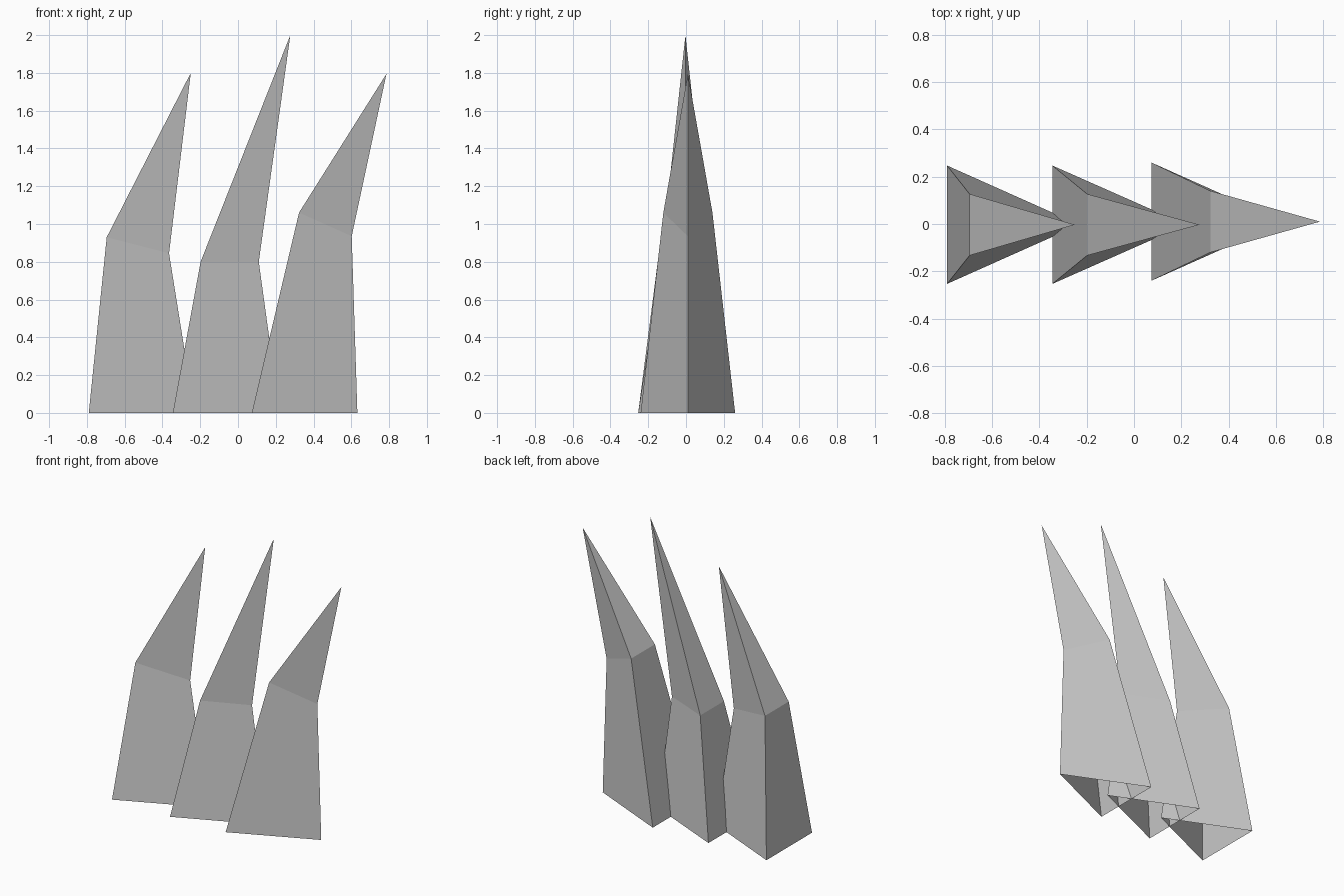
import bpy
import bmesh

cube = bpy.data.objects.get("Cube")
if cube:
    bpy.data.objects.remove(cube, do_unlink=True)

grey = bpy.data.materials.new("light grey")
grey.use_nodes = True
grey.diffuse_color = (0.6, 0.6, 0.6, 1)
grey.node_tree.nodes["Principled BSDF"].inputs["Base Color"].default_value = (0.6, 0.6, 0.6, 1)


def make_spike(name, y, base, waist_back, waist_edge, tip):
    """Open-bottomed three-sided spike: base triangle, tilted waist, leaning tip."""
    bm = bmesh.new()

    def ring(back, edge, half):
        corners = [(back[0], y + half, back[1]),
                   (back[0], y - half, back[1]),
                   (edge[0], y, edge[1])]
        return [bm.verts.new(c) for c in corners]

    low = ring((base[0], 0), (base[1], 0), 0.25)
    mid = ring(waist_back, waist_edge, 0.13)
    top = bm.verts.new((tip[0], y, tip[1]))
    for i in range(3):
        j = (i + 1) % 3
        bm.faces.new((low[i], low[j], mid[j], mid[i]))
        bm.faces.new((mid[i], mid[j], top))
    bm.normal_update()
    mesh = bpy.data.meshes.new(name)
    bm.to_mesh(mesh)
    bm.free()
    mesh.materials.append(grey)
    obj = bpy.data.objects.new(name, mesh)
    bpy.context.collection.objects.link(obj)


# Three overlapping spikes in a row
make_spike("right_spike", -0.003, (-0.79, -0.23), (-0.695, 0.93), (-0.365, 0.845), (-0.25, 1.8))
make_spike("middle_spike", -0.003, (-0.345, 0.22), (-0.198, 0.8), (0.11, 0.8), (0.277, 2.0))
make_spike("left_spike", 0.01, (0.073, 0.632), (0.323, 1.06), (0.602, 0.935), (0.786, 1.795))
